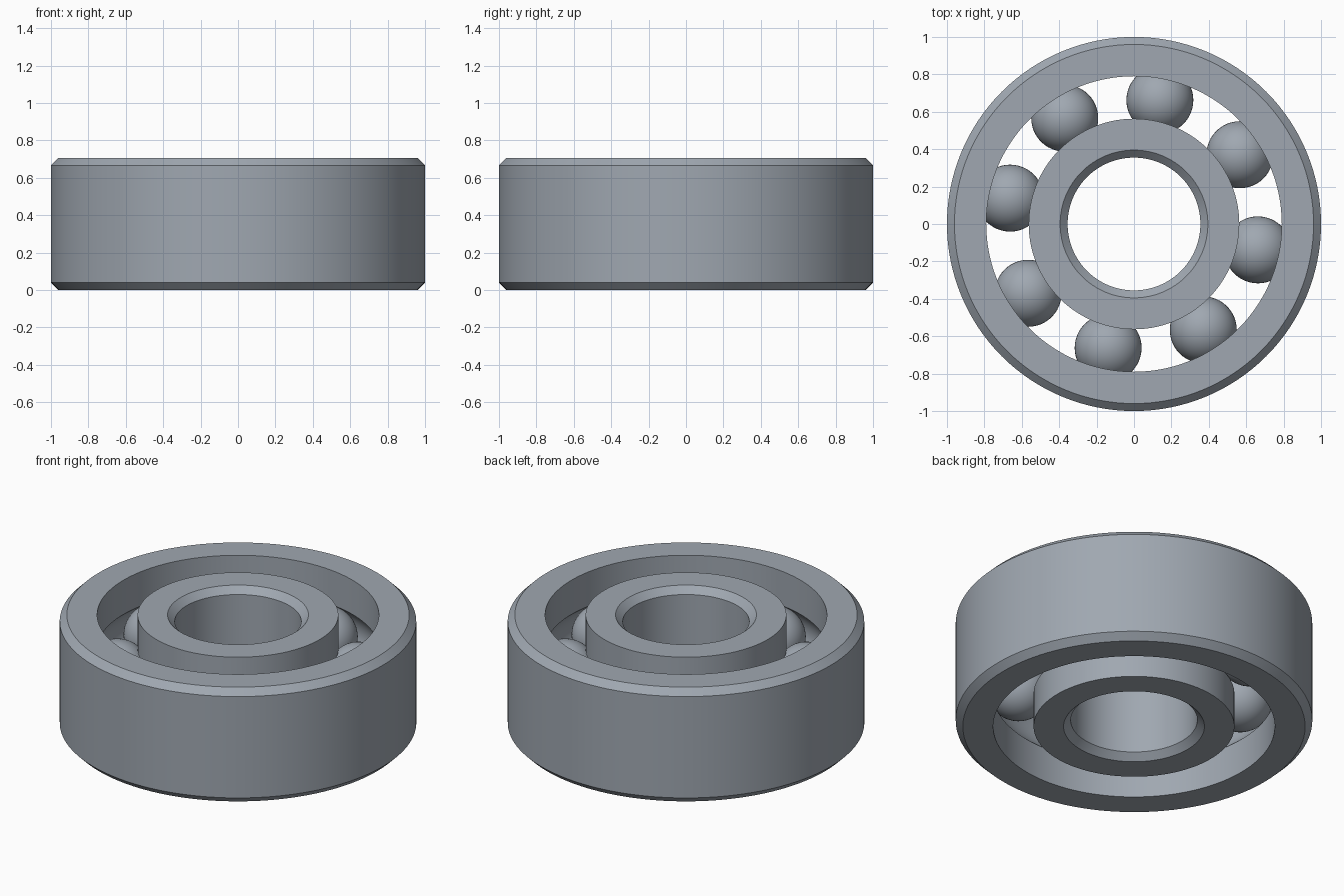
import bpy
import bmesh
from math import cos, sin, pi, radians, sqrt, asin

cube = bpy.data.objects.get("Cube")
if cube:
    bpy.data.objects.remove(cube)

HEIGHT = 0.707
MID = HEIGHT / 2
CHAMFER = 0.04
BORE, INNER_RIM = 0.355, 0.563
OUTER_RIM, OUTSIDE = 0.79, 1.0
PITCH = (INNER_RIM + OUTER_RIM) / 2
BALL = 0.179
SEGMENTS = 128

steel = bpy.data.materials.new("steel grey")
steel.use_nodes = True
colour = (0.35, 0.39, 0.44, 1)
steel.diffuse_color = colour
steel.node_tree.nodes["Principled BSDF"].inputs["Base Color"].default_value = colour


def finish(name, bm):
    bmesh.ops.recalc_face_normals(bm, faces=bm.faces)
    mesh = bpy.data.meshes.new(name)
    bm.to_mesh(mesh)
    bm.free()
    mesh.materials.append(steel)
    obj = bpy.data.objects.new(name, mesh)
    bpy.context.collection.objects.link(obj)
    bpy.ops.object.select_all(action='DESELECT')
    obj.select_set(True)
    bpy.context.view_layer.objects.active = obj
    bpy.ops.object.shade_smooth_by_angle(angle=radians(25))
    return obj


def race_ring(name, plain, grooved, side):
    """Revolve a ring: chamfered plain wall, ball groove in the other wall."""
    inset = plain - side * CHAMFER
    profile = [(grooved, 0), (inset, 0), (plain, CHAMFER),
               (plain, HEIGHT - CHAMFER), (inset, HEIGHT), (grooved, HEIGHT)]
    # Arc of the raceway, concentric with the balls
    radius = BALL + 0.002
    half = asin(sqrt(radius ** 2 - (grooved - PITCH) ** 2) / radius)
    steps = 14
    for i in range(steps + 1):
        a = half * (1 - 2 * i / steps)
        profile.append((PITCH + side * radius * cos(a), MID + radius * sin(a)))
    bm = bmesh.new()
    rings = []
    for s in range(SEGMENTS):
        t = 2 * pi * s / SEGMENTS
        rings.append([bm.verts.new((r * cos(t), r * sin(t), z)) for r, z in profile])
    n = len(profile)
    for s in range(SEGMENTS):
        a, b = rings[s], rings[(s + 1) % SEGMENTS]
        for i in range(n):
            j = (i + 1) % n
            bm.faces.new((a[i], b[i], b[j], a[j]))
    return finish(name, bm)


# Inner and outer races
race_ring("outer_ring", OUTSIDE, OUTER_RIM, 1)
race_ring("inner_ring", BORE, INNER_RIM, -1)

# Eight balls between the races
for k in range(8):
    a = radians(-11.8 + 45 * k)
    bm = bmesh.new()
    bmesh.ops.create_uvsphere(bm, u_segments=48, v_segments=24, radius=BALL)
    ball = finish(f"ball_{k + 1}", bm)
    ball.location = (PITCH * cos(a), PITCH * sin(a), MID)
